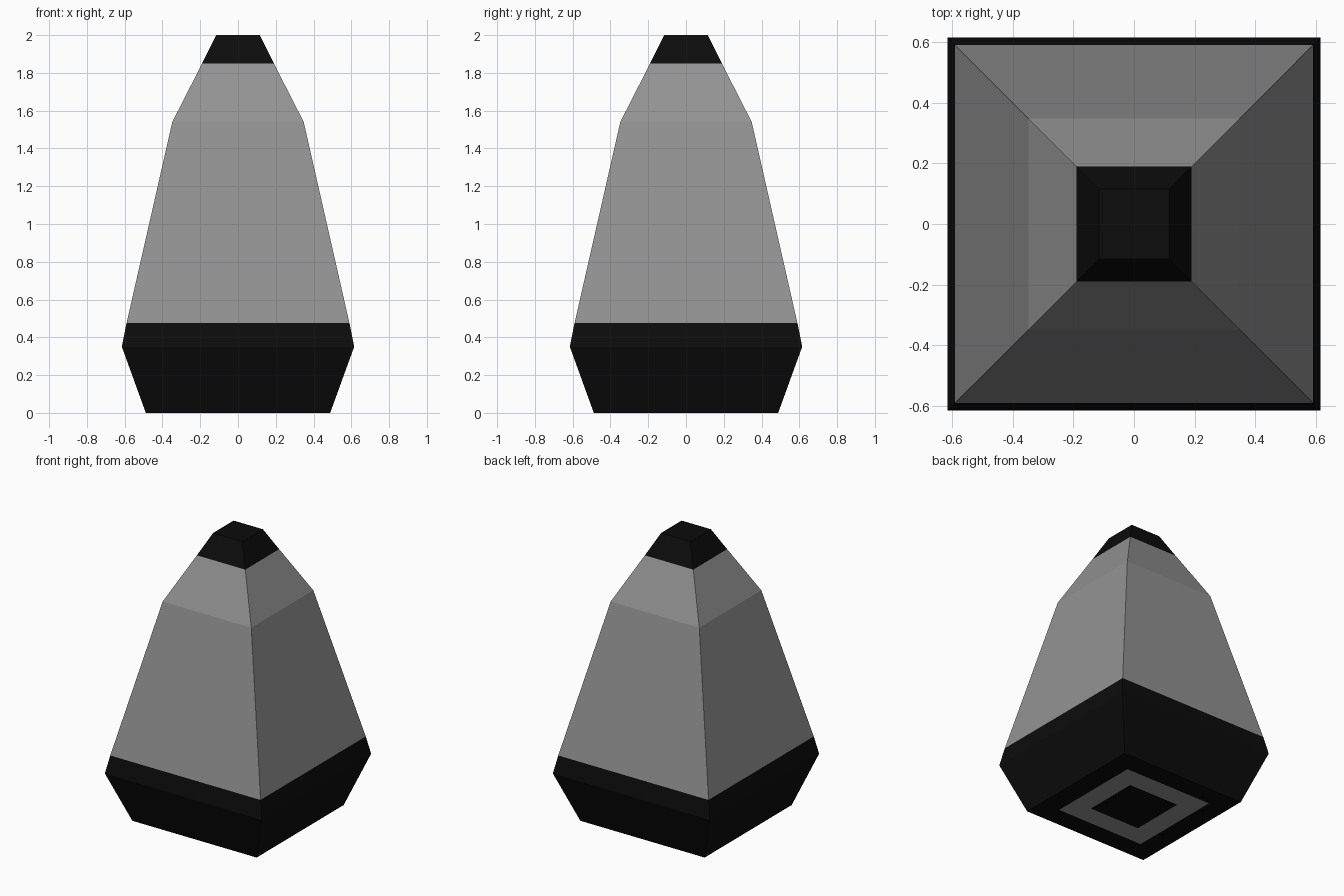
import bpy, bmesh

if "Cube" in bpy.data.objects:
    bpy.data.objects.remove(bpy.data.objects["Cube"])


def material(name, r, g, b):
    m = bpy.data.materials.new(name)
    m.diffuse_color = (r, g, b, 1)
    m.use_nodes = True
    m.node_tree.nodes["Principled BSDF"].inputs["Base Color"].default_value = m.diffuse_color
    return m


black = material("black", 0.0035, 0.0035, 0.0035)
grey = material("grey", 0.29, 0.29, 0.29)


def square_stack(name, profile, mats, cap_bottom=False, cap_top=False, grey_band=None):
    """Skin square rings given as (half width, height), bottom to top."""
    bm = bmesh.new()
    rings = [[bm.verts.new((sx * w, sy * w, z))
              for sx, sy in ((-1, -1), (1, -1), (1, 1), (-1, 1))]
             for w, z in profile]
    for band, (low, high) in enumerate(zip(rings, rings[1:])):
        for i in range(4):
            j = (i + 1) % 4
            face = bm.faces.new((low[i], low[j], high[j], high[i]))
            face.material_index = 1 if band == grey_band else 0
    if cap_bottom:
        bm.faces.new(rings[0][::-1])
    if cap_top:
        bm.faces.new(rings[-1])
    mesh = bpy.data.meshes.new(name)
    bm.to_mesh(mesh)
    bm.free()
    for m in mats:
        mesh.materials.append(m)
    obj = bpy.data.objects.new(name, mesh)
    bpy.context.collection.objects.link(obj)
    return obj


# Dark base, with a grey square ring inlaid on its flat underside
square_stack("base", [(0.197, 0), (0.342, 0), (0.488, 0), (0.615, 0.35), (0.59, 0.475)],
             [black, grey], cap_bottom=True, grey_band=0)

# Tapering grey body with a steeper shoulder
square_stack("body", [(0.59, 0.475), (0.348, 1.54), (0.19, 1.85)], [grey])

# Dark flat-topped tip
square_stack("tip", [(0.19, 1.85), (0.115, 2.0)], [black], cap_top=True)
